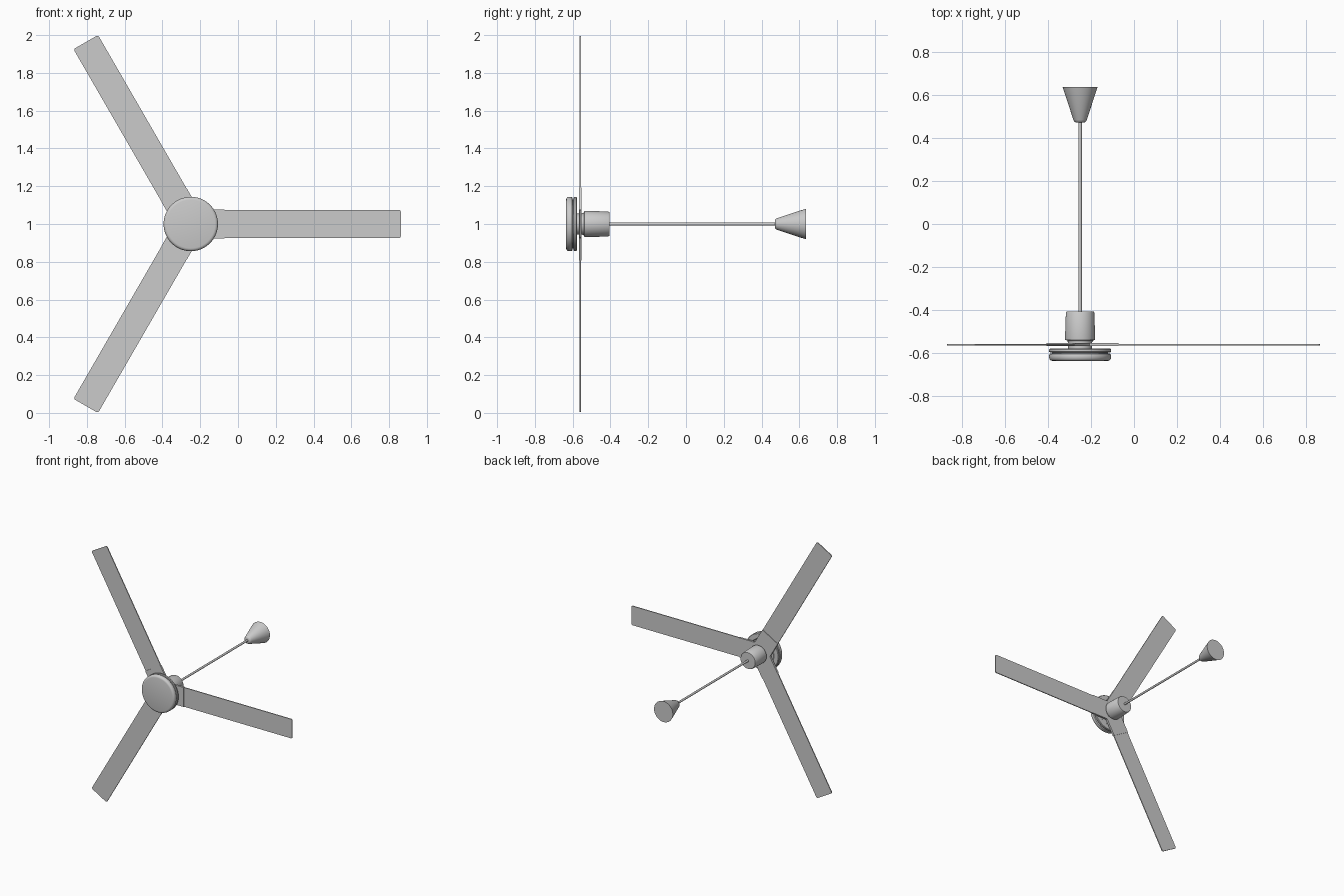
import bpy, bmesh, math
from mathutils import Matrix, Vector

if "Cube" in bpy.data.objects:
    bpy.data.objects.remove(bpy.data.objects["Cube"])

CX, CZ = -0.25, 1.0   # fan axis runs along y


def finish(name, bm, smooth=True):
    bmesh.ops.remove_doubles(bm, verts=bm.verts, dist=1e-5)
    bmesh.ops.recalc_face_normals(bm, faces=bm.faces)
    me = bpy.data.meshes.new(name)
    bm.to_mesh(me)
    bm.free()
    ob = bpy.data.objects.new(name, me)
    bpy.context.collection.objects.link(ob)
    ob.location = (CX, 0, CZ)
    if smooth:
        bpy.ops.object.select_all(action='DESELECT')
        ob.select_set(True)
        bpy.context.view_layer.objects.active = ob
        bpy.ops.object.shade_smooth_by_angle(angle=math.radians(35))
    return ob


def lathe(name, profile, steps=64):
    """Spin (radius, y) points around the fan axis."""
    bm = bmesh.new()
    vs = [bm.verts.new((r, y, 0)) for r, y in profile]
    es = [bm.edges.new(p) for p in zip(vs, vs[1:])]
    bmesh.ops.spin(bm, geom=vs + es, cent=(0, 0, 0), axis=(0, 1, 0),
                   angle=2 * math.pi, steps=steps)
    return finish(name, bm)


def plate(name, x0, x1, width, y0, y1, turn, corner=0.0):
    """Flat bar pointing out from the axis, with rounded outer corners."""
    h = width / 2
    pts = [(x0, -h)]
    if corner:
        for sx, a0 in ((-1, -90), (1, 0)):
            for i in range(6):
                a = math.radians(a0 + 18 * i)
                pts.append((x1 - corner + corner * math.cos(a),
                            sx * (h - corner) + corner * math.sin(a)))
    else:
        pts += [(x1, -h), (x1, h)]
    pts.append((x0, h))
    bm = bmesh.new()
    f = bm.faces.new([bm.verts.new((x, y0, z)) for x, z in pts])
    ext = bmesh.ops.extrude_face_region(bm, geom=[f])
    moved = [v for v in ext['geom'] if isinstance(v, bmesh.types.BMVert)]
    bmesh.ops.translate(bm, verts=moved, vec=Vector((0, y1 - y0, 0)))
    bmesh.ops.rotate(bm, verts=bm.verts, cent=(0, 0, 0),
                     matrix=Matrix.Rotation(turn, 3, 'Y'))
    return finish(name, bm)


# Front disc with rounded rims
lathe("front_disc", [(0, -0.635), (0.128, -0.635), (0.136, -0.633), (0.142, -0.627),
                     (0.144, -0.618), (0.144, -0.610), (0.142, -0.604), (0.136, -0.600),
                     (0, -0.600)])
# Recessed neck and thin trim ring behind it
lathe("disc_neck", [(0, -0.602), (0.130, -0.602), (0.130, -0.592), (0, -0.592)])
lathe("trim_ring", [(0, -0.595), (0.140, -0.595), (0.144, -0.592), (0.144, -0.582),
                    (0.140, -0.578), (0.105, -0.578), (0.100, -0.582), (0, -0.582)])
# Hub that the blades bolt onto
lathe("blade_hub", [(0, -0.584), (0.055, -0.584), (0.055, -0.545), (0, -0.545)])
# Motor housing
lathe("motor_housing", [(0, -0.547), (0.058, -0.547), (0.060, -0.540), (0.069, -0.538),
                        (0.070, -0.532), (0.066, -0.412), (0.063, -0.406), (0, -0.405)])
# Down rod
lathe("down_rod", [(0, -0.41), (0.008, -0.41), (0.008, 0.49), (0, 0.49)], 24)
# Ceiling canopy
lathe("canopy", [(0, 0.470), (0.018, 0.470), (0.026, 0.474), (0.031, 0.483),
                 (0.081, 0.635), (0, 0.635)])

# Three blades with their brackets
for i in range(3):
    turn = i * 2 * math.pi / 3
    plate(f"blade_{i + 1}", 0.10, 1.112, 0.15, -0.563, -0.556, turn, 0.012)
    plate(f"blade_bracket_{i + 1}", 0.03, 0.178, 0.152, -0.567, -0.552, turn)
